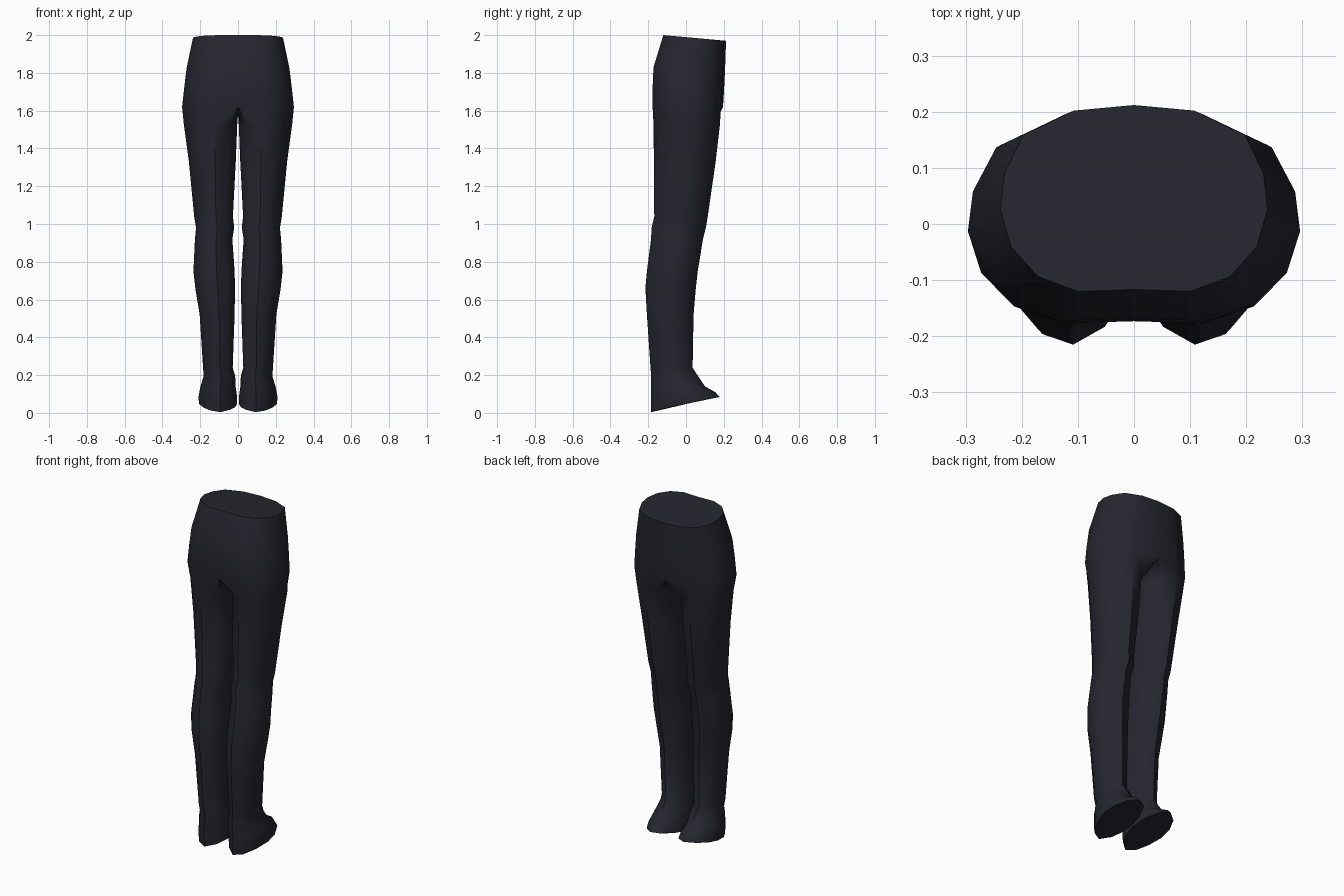
import bpy, bmesh, math

cube = bpy.data.objects.get("Cube")
if cube:
    bpy.data.objects.remove(cube, do_unlink=True)

# Dark cloth
cloth = bpy.data.materials.new("dark navy cloth")
cloth.use_nodes = True
colour = (0.019, 0.019, 0.029, 1)
cloth.diffuse_color = colour
bsdf = cloth.node_tree.nodes["Principled BSDF"]
bsdf.inputs["Base Color"].default_value = colour
bsdf.inputs["Roughness"].default_value = 0.9

# Half outline of the hips, front centre round to back centre (width, depth fractions)
HIP = [(0, .01), (.42, 0), (.72, .08), (.92, .24), (1, .44),
       (.97, .63), (.83, .84), (.45, .97), (0, 1)]
# Leg outline: same nine points, then three along the inside; second point is the crease
LEG = [(.17, .12), (.44, 0), (.7, .07), (.89, .25), (1, .48), (.97, .68),
       (.8, .88), (.52, 1), (.24, .92), (.06, .7), (0, .46), (.05, .27)]

# Hips: z at front, drop to the back, half width, front y, back y
hips = [(2.0, .03, .238, -.12, .212), (1.83, .01, .272, -.172, .207),
        (1.72, 0, .285, -.177, .202), (1.62, 0, .296, -.177, .196)]
# Legs: z at front, rise to the back, inner x, outer x, front y, back y
legs = [(1.53, 0, .004, .287, -.172, .18), (1.33, 0, .012, .26, -.17, .157),
        (1.04, 0, .027, .232, -.168, .115), (.98, 0, .02, .222, -.182, .105),
        (.92, 0, .03, .228, -.185, .09), (.75, 0, .018, .236, -.207, .062),
        (.66, 0, .016, .226, -.215, .052), (.52, 0, .018, .203, -.207, .04),
        (.24, 0, .028, .185, -.188, .035), (.19, .01, .015, .182, -.184, .06),
        (.13, .01, .012, .2, -.184, .1), (.05, .06, .004, .21, -.184, .155)]

bm = bmesh.new()


def bridge(a, b, closed):
    n = len(b) if closed else len(HIP)
    for i in range(n if closed else n - 1):
        j = (i + 1) % n
        bm.faces.new((a[i], a[j], b[j], b[i]))


# Waist, hips and crotch
rings = []
for z, drop, w, yf, yb in hips:
    rings.append([bm.verts.new((u * w, yf + v * (yb - yf), z - drop * v)) for u, v in HIP])
for a, b in zip(rings, rings[1:]):
    bridge(a, b, False)
bm.faces.new(rings[0])
ring = rings[-1] + [bm.verts.new((0, y, 1.58)) for y in (.1, 0, -.09)]

# Leg down to the flared hem
for z, rise, xi, xo, yf, yb in legs:
    nxt = [bm.verts.new((xi + u * (xo - xi), yf + v * (yb - yf), z + rise * v)) for u, v in LEG]
    bridge(ring, nxt, True)
    ring = nxt

# Slanted hem, longest at the crease
hem = []
for u, v in LEG:
    hem.append(bm.verts.new((.006 + u * .199, -.184 + v * .362, .004 + .08 * v ** .85)))
bridge(ring, hem, True)
bm.faces.new(hem)

bmesh.ops.recalc_face_normals(bm, faces=bm.faces)
mesh = bpy.data.meshes.new("trousers")
bm.to_mesh(mesh)
bm.free()
mesh.materials.append(cloth)
trousers = bpy.data.objects.new("trousers", mesh)
bpy.context.collection.objects.link(trousers)

# Smooth cloth with sharp crease and rims
bpy.ops.object.select_all(action='DESELECT')
trousers.select_set(True)
bpy.context.view_layer.objects.active = trousers
bpy.ops.object.shade_smooth_by_angle(angle=math.radians(40))

# Other half
mirror = trousers.modifiers.new("mirror", 'MIRROR')
mirror.use_axis[0] = True
mirror.use_clip = True
mirror.merge_threshold = .0005
